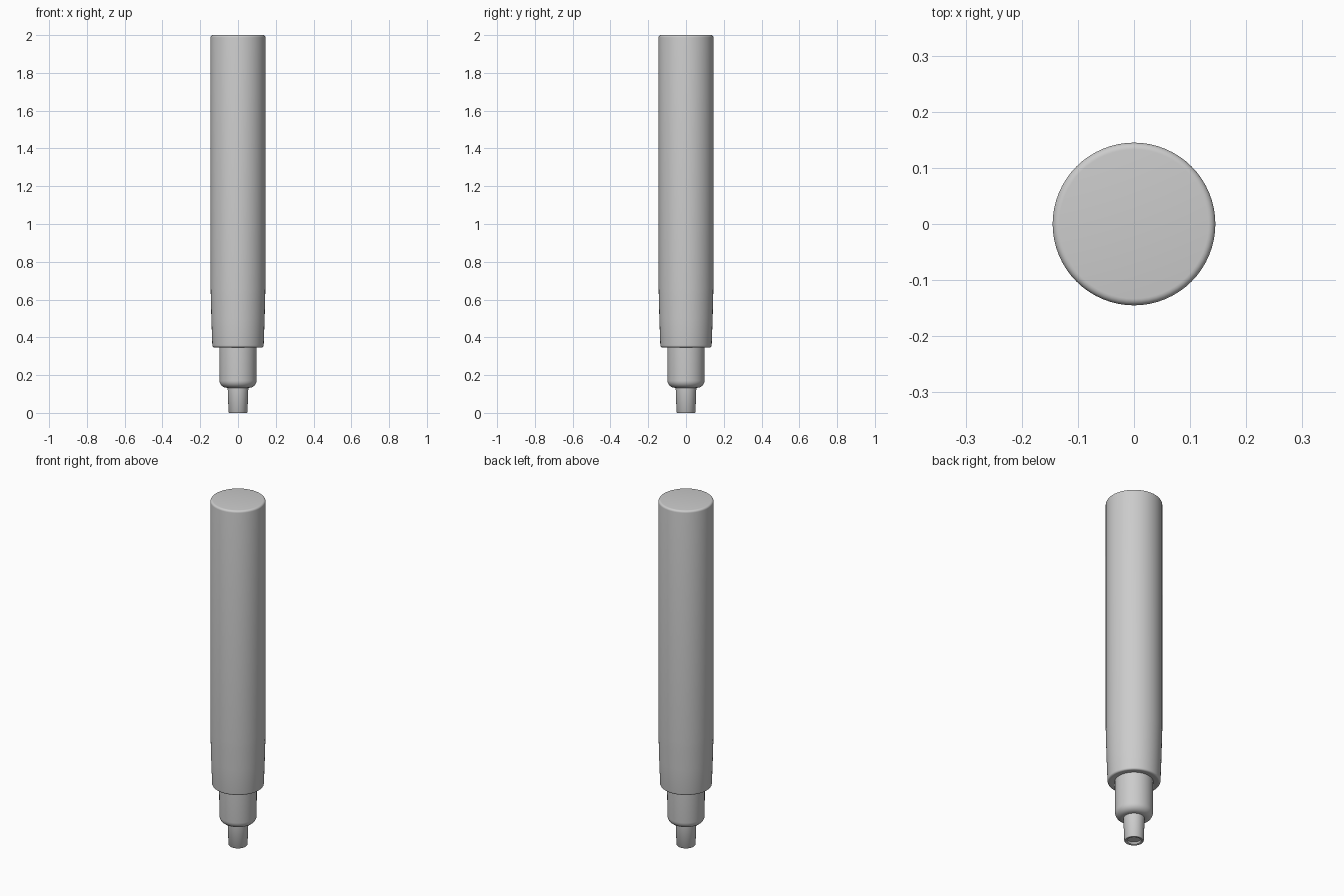
import bpy, bmesh, math

if "Cube" in bpy.data.objects:
    bpy.data.objects.remove(bpy.data.objects["Cube"])

SEG = 64

grey = bpy.data.materials.new("light_grey")
grey.diffuse_color = (0.6, 0.6, 0.6, 1)
grey.use_nodes = True
grey.node_tree.nodes["Principled BSDF"].inputs["Base Color"].default_value = grey.diffuse_color


def arc(cx, cz, r, a0, a1, n=5):
    """Points of a rounded corner in the (radius, height) plane."""
    return [(cx + r * math.cos(math.radians(a0 + (a1 - a0) * i / n)),
             cz + r * math.sin(math.radians(a0 + (a1 - a0) * i / n)))
            for i in range(n + 1)]


def lathe(name, profile):
    """Spin a bottom-to-top profile around z into a closed solid."""
    bm = bmesh.new()
    rings = []
    for r, z in profile:
        if r < 1e-6:
            rings.append([bm.verts.new((0, 0, z))] * SEG)
        else:
            rings.append([bm.verts.new((r * math.cos(2 * math.pi * i / SEG),
                                        r * math.sin(2 * math.pi * i / SEG), z))
                          for i in range(SEG)])
    for a, b in zip(rings, rings[1:]):
        for i in range(SEG):
            j = (i + 1) % SEG
            bm.faces.new(list(dict.fromkeys((a[i], a[j], b[j], b[i]))))
    bmesh.ops.recalc_face_normals(bm, faces=bm.faces)
    mesh = bpy.data.meshes.new(name)
    bm.to_mesh(mesh)
    bm.free()
    mesh.materials.append(grey)
    obj = bpy.data.objects.new(name, mesh)
    bpy.context.collection.objects.link(obj)
    bpy.ops.object.select_all(action='DESELECT')
    obj.select_set(True)
    bpy.context.view_layer.objects.active = obj
    bpy.ops.object.shade_smooth_by_angle(angle=math.radians(35))
    return obj


# Long barrel with a slightly tapered lower end and softened rims
lathe("barrel", [(0, 0.35), (0.115, 0.35)]
      + arc(0.126, 0.357, 0.010, -90, 0)
      + [(0.141, 0.50), (0.144, 0.62), (0.145, 0.66)]
      + arc(0.133, 1.988, 0.012, 0, 90)
      + [(0, 2.0)])

# Stepped collar with a rounded shoulder
lathe("collar", [(0, 0.133), (0.058, 0.133)]
      + arc(0.060, 0.171, 0.038, -90, 0, 8)
      + [(0.099, 0.36), (0, 0.36)])

# Narrow tip sleeve with a shallow recess at its end
lathe("tip_sleeve", [(0, 0.012), (0.034, 0.012), (0.036, 0.002)]
      + [(0.039, 0), (0.047, 0), (0.050, 0.004)]
      + [(0.055, 0.14), (0, 0.14)])
